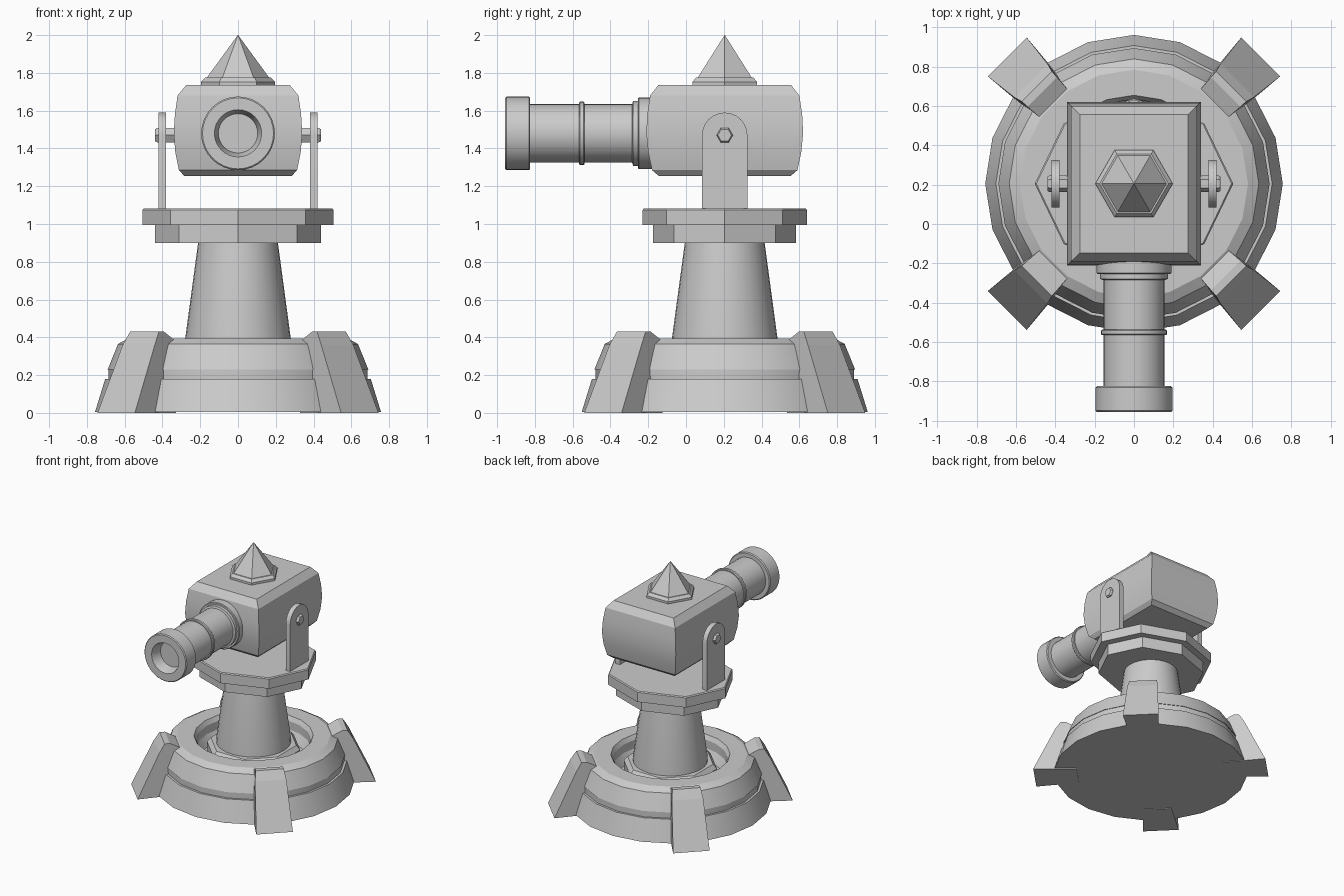
import bpy, bmesh
from math import sin, cos, pi, radians
from mathutils import Matrix, Vector

if "Cube" in bpy.data.objects:
    bpy.data.objects.remove(bpy.data.objects["Cube"])

CY = 0.205  # turret axis in y


def finish(name, bm, angle=None):
    bmesh.ops.remove_doubles(bm, verts=bm.verts, dist=1e-5)
    bmesh.ops.recalc_face_normals(bm, faces=bm.faces)
    me = bpy.data.meshes.new(name)
    bm.to_mesh(me)
    bm.free()
    ob = bpy.data.objects.new(name, me)
    bpy.context.collection.objects.link(ob)
    if angle:
        bpy.ops.object.select_all(action='DESELECT')
        ob.select_set(True)
        bpy.context.view_layer.objects.active = ob
        bpy.ops.object.shade_smooth_by_angle(angle=radians(angle))
    return ob


def loft(name, rings, angle=None, mat=Matrix.Identity(4)):
    """Skin a list of equal-length point rings and cap both ends."""
    bm = bmesh.new()
    rows = [[bm.verts.new(mat @ Vector(p)) for p in r] for r in rings]
    n = len(rows[0])
    for a, b in zip(rows, rows[1:]):
        for i in range(n):
            j = (i + 1) % n
            bm.faces.new((a[i], a[j], b[j], b[i]))
    bm.faces.new(rows[0])
    bm.faces.new(rows[-1])
    return finish(name, bm, angle)


def turned(name, profile, sides, mat, angle=None, sy=1.0, start=0.0):
    """Turned part from (radius, height) pairs."""
    rings = [[(r * cos(start + 2 * pi * i / sides), sy * r * sin(start + 2 * pi * i / sides), z)
              for i in range(sides)] for r, z in profile]
    return loft(name, rings, angle, mat)


axis = Matrix.Translation((0, CY, 0))

# Base ring with stepped outside and sunken middle
turned("base_ring", [(.757, .005), (.703, .18), (.685, .18), (.685, .23), (.69, .23),
                     (.635, .365), (.58, .395), (.45, .395), (.43, .36),
                     (.43, .29), (.39, .22)], 20, axis, 25)

# Four tapered feet on the diagonals: (radius, height, half width)
foot = [(.912, 0, .14), (.743, .36, .12), (.70, .43, .108), (.66, .43, .106),
        (.575, .385, .10), (.575, 0, .11)]
for k in range(4):
    m = axis @ Matrix.Rotation(pi / 4 + k * pi / 2, 4, 'Z')
    loft(f"foot_{k + 1}", [[(r, s * w, z) for r, z, w in foot] for s in (-1, 1)], None, m)

# Collar, column and two-tier platform
turned("column_collar", [(.36, .20), (.36, .31), (.33, .345), (.2, .345)], 8, axis, start=pi / 8)
turned("column", [(.285, .22), (.28, .39), (.21, .91)], 32, axis, 30)
turned("platform_lower", [(.44, .90), (.44, 1.0)], 8, axis, sy=.86)
turned("platform_upper", [(.505, .995), (.505, 1.075), (.497, 1.083)], 8, axis, sy=.86)

# Bulging head block: (height, half width, half depth)
head = [(1.255, .285, .35), (1.285, .313, .385), (1.38, .332, .405), (1.48, .34, .415),
        (1.58, .334, .41), (1.68, .32, .395), (1.735, .275, .352)]
loft("head", [[(-x, -y, z), (x, -y, z), (x, y, z), (-x, y, z)] for z, x, y in head], 22, axis)

# Hexagonal spike
turned("spike", [(.197, 1.73), (.197, 1.753), (.175, 1.775), (.165, 1.775), (.001, 2.0)], 6, axis)

# Brackets with rounded tops, pivots and hex bolts, both sides
for s, side in ((-1, "left"), (1, "right")):
    arch = [(CY - .12, 1.07)]
    arch += [(CY - .12 * cos(pi * i / 12), 1.47 + .12 * sin(pi * i / 12)) for i in range(13)]
    arch += [(CY + .12, 1.07)]
    loft(f"bracket_{side}", [[(s * x, y, z) for y, z in arch] for x in (.38, .42)], 35)
    m = Matrix.Translation((0, CY, 1.47)) @ Matrix.Rotation(s * pi / 2, 4, 'Y')
    turned(f"pivot_{side}", [(.043, .30), (.043, .43), (.036, .44)], 6, m, start=pi / 2)

# Barrel with collars and open muzzle, running along -y
barrel = [(.19, .18), (.19, .25), (.185, .255), (.172, .255), (.172, .28), (.155, .285),
          (.155, .537), (.163, .537), (.168, .543), (.168, .56), (.163, .566), (.155, .566),
          (.155, .825), (.188, .825), (.195, .832), (.195, .95), (.188, .957),
          (.125, .957), (.118, .94), (.104, .87)]
m = Matrix.Translation((0, 0, 1.48)) @ Matrix.Rotation(pi / 2, 4, 'X')
turned("barrel", barrel, 32, m, 30)
